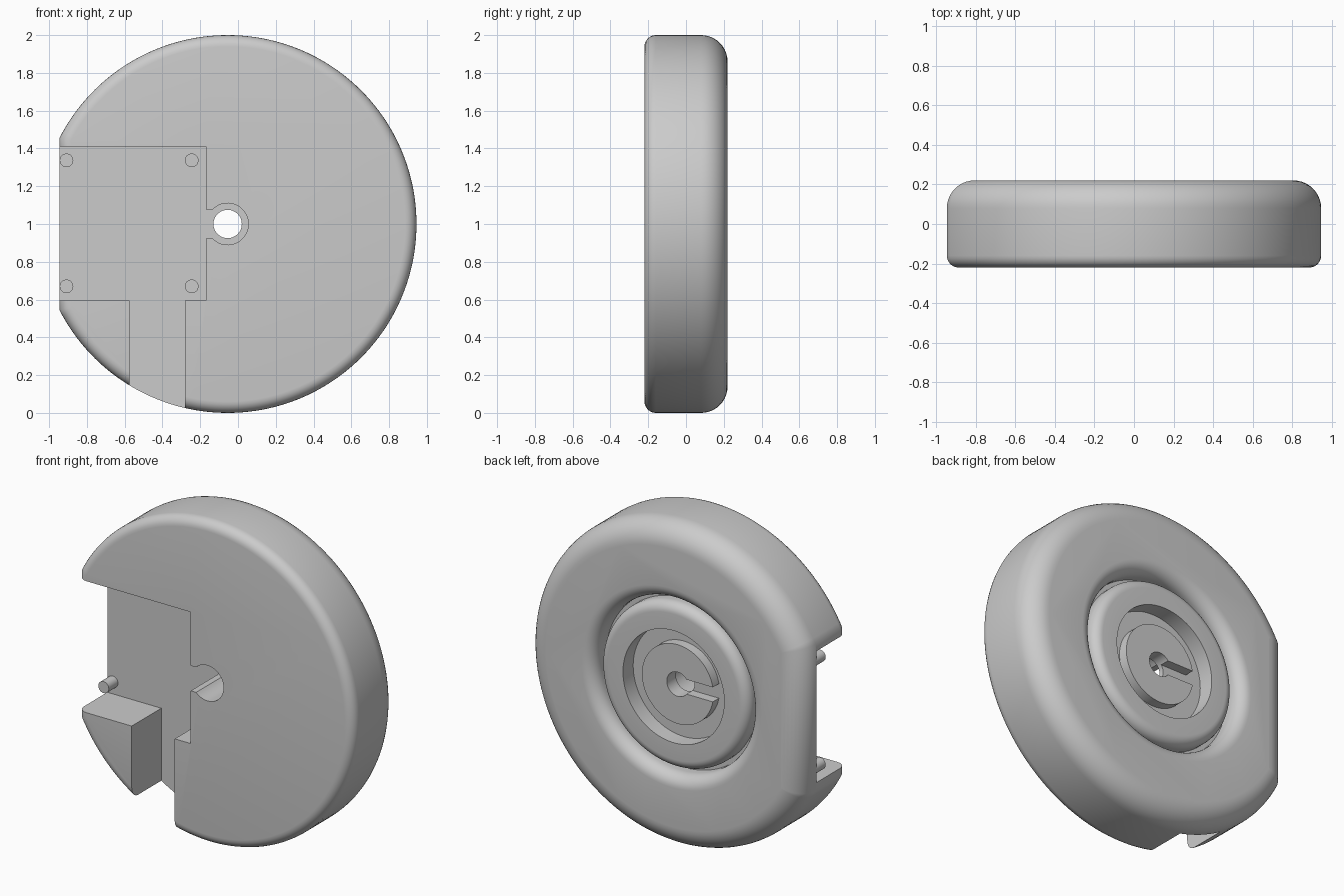
import bpy, bmesh
from math import sin, cos, pi, radians, acos

CX, CZ = -0.055, 1.0            # disc axis
FRONT, BACK = -0.22, 0.22
POCKET_Y, RECESS_Y = 0.07, 0.10

cube = bpy.data.objects.get("Cube")
if cube:
    bpy.data.objects.remove(cube, do_unlink=True)

grey = bpy.data.materials.new("plain_grey")
grey.use_nodes = True
grey.diffuse_color = (0.6, 0.6, 0.6, 1)
grey.node_tree.nodes["Principled BSDF"].inputs["Base Color"].default_value = (0.6, 0.6, 0.6, 1)


def finish(bm, name):
    bmesh.ops.recalc_face_normals(bm, faces=bm.faces)
    mesh = bpy.data.meshes.new(name)
    bm.to_mesh(mesh)
    bm.free()
    mesh.materials.append(grey)
    ob = bpy.data.objects.new(name, mesh)
    bpy.context.collection.objects.link(ob)
    return ob


def arc(x, z, r, a0, a1, n):
    return [(x + r * cos(a0 + (a1 - a0) * i / n), z + r * sin(a0 + (a1 - a0) * i / n))
            for i in range(n + 1)]


def prism(outline, y0, y1):
    bm = bmesh.new()
    face = bm.faces.new([bm.verts.new((x, y0, z)) for x, z in outline])
    ext = bmesh.ops.extrude_face_region(bm, geom=[face])
    for v in ext["geom"]:
        if isinstance(v, bmesh.types.BMVert):
            v.co.y = y1
    return bm


def lathe(profile, steps=128):
    """Closed solid of revolution about the disc axis from (radius, y) points."""
    bm = bmesh.new()
    vs = [bm.verts.new((CX + r, y, CZ)) for r, y in profile]
    es = [bm.edges.new(p) for p in zip(vs, vs[1:])]
    bmesh.ops.spin(bm, geom=vs + es, cent=(CX, 0, CZ), axis=(0, 1, 0),
                   angle=2 * pi, steps=steps, use_duplicate=False)
    bmesh.ops.remove_doubles(bm, verts=bm.verts, dist=0.0002)
    return bm


def select_only(ob):
    bpy.ops.object.select_all(action='DESELECT')
    ob.select_set(True)
    bpy.context.view_layer.objects.active = ob


def cut(ob, bm, name):
    cutter = finish(bm, name)
    cutter.hide_render = True
    mod = ob.modifiers.new(name, 'BOOLEAN')
    mod.operation, mod.solver, mod.object = 'DIFFERENCE', 'EXACT', cutter
    select_only(ob)
    bpy.ops.object.modifier_apply(modifier=name)
    bpy.data.objects.remove(cutter, do_unlink=True)


# Disc with one flat side, rounded more at the back than at the front
a = acos(0.89)
bm = prism(arc(CX, CZ, 1.0, -pi + a, pi - a, 150), FRONT, BACK)
for y, width, segs in ((FRONT, 0.06, 6), (BACK, 0.14, 10)):
    rim = [e for e in bm.edges if all(abs(v.co.y - y) < 1e-5 for v in e.verts)]
    bmesh.ops.bevel(bm, geom=rim, offset=width, offset_type='OFFSET',
                    segments=segs, profile=0.5, affect='EDGES')
disc = finish(bm, "disc_body")

# Front pocket: square bay, channel to the rim and keyhole round the axis
keyhole = arc(CX, CZ, 0.11, radians(-135), radians(135), 40)
pocket = [(-1.2, 0.595), (-0.575, 0.595), (-0.575, -0.1), (-0.28, -0.1),
          (-0.28, 0.595), (-0.17, 0.595), (-0.17, keyhole[0][1])]
pocket += keyhole + [(-0.17, keyhole[-1][1]), (-0.17, 1.41), (-1.2, 1.41)]
cut(disc, prism(pocket, -0.4, POCKET_Y), "pocket_cutter")

# Back relief: rounded groove, raised ring, sunken well and central boss
ring_round = [(r, y) for r, y in arc(0.45, 0.14, 0.06, pi / 2, 0, 8)]
groove_round = [(r, y) for r, y in arc(0.617, 0.14, 0.08, pi, pi / 2, 8)]
relief = [(0, 0.16), (0.245, 0.16), (0.245, RECESS_Y), (0.347, RECESS_Y), (0.347, 0.20)]
relief += ring_round + [(0.51, RECESS_Y), (0.537, RECESS_Y)] + groove_round
relief += [(0.617, 0.3), (0, 0.3)]
cut(disc, lathe(relief), "relief_cutter")

# Slot through the boss and the axle hole
slot = [(CX - 0.3, CZ - 0.045), (CX, CZ - 0.045), (CX, CZ + 0.045), (CX - 0.3, CZ + 0.045)]
cut(disc, prism(slot, RECESS_Y, 0.3), "slot_cutter")
cut(disc, prism(arc(CX, CZ, 0.075, 0, 2 * pi, 48)[:-1], -0.4, 0.4), "axle_cutter")

# Four locating pegs on the pocket floor
parts = [disc]
for x, side in ((-0.908, "outer"), (-0.245, "inner")):
    for z, level in ((0.67, "lower"), (1.337, "upper")):
        outline = arc(x, z, 0.036, 0, 2 * pi, 32)[:-1]
        parts.append(finish(prism(outline, POCKET_Y - 0.09, POCKET_Y + 0.005),
                            f"peg_{side}_{level}"))

for ob in parts:
    select_only(ob)
    bpy.ops.object.shade_smooth_by_angle(angle=radians(30))
